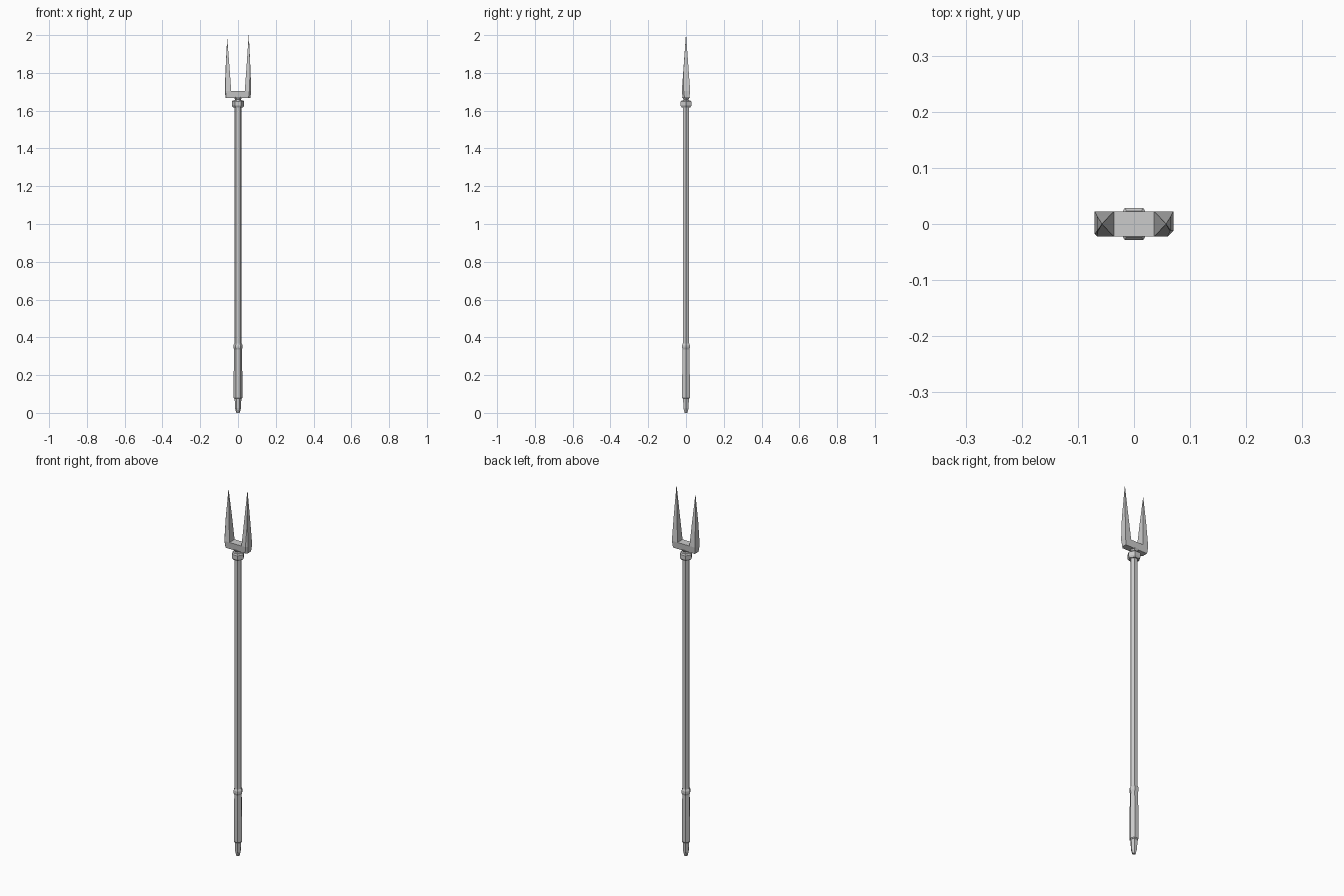
import bpy, bmesh
from math import cos, sin, pi

if "Cube" in bpy.data.objects:
    bpy.data.objects.remove(bpy.data.objects["Cube"])


def loft(name, rings):
    """Skin a stack of equal-length point rings and cap both ends."""
    bm = bmesh.new()
    loops = [[bm.verts.new(p) for p in ring] for ring in rings]
    n = len(loops[0])
    for a, b in zip(loops, loops[1:]):
        for i in range(n):
            j = (i + 1) % n
            bm.faces.new((a[i], a[j], b[j], b[i]))
    bm.faces.new(loops[0])
    bm.faces.new(loops[-1])
    bmesh.ops.recalc_face_normals(bm, faces=bm.faces)
    mesh = bpy.data.meshes.new(name)
    bm.to_mesh(mesh)
    bm.free()
    obj = bpy.data.objects.new(name, mesh)
    bpy.context.collection.objects.link(obj)
    return obj


def hex_turned(name, profile):
    """Six-sided turned part from (radius, height) pairs."""
    return loft(name, [[(r * cos(i * pi / 3), r * sin(i * pi / 3), z)
                        for i in range(6)] for r, z in profile])


def prong(name, side, tip_z, cut):
    """Tapered spike with a chamfered outer front edge near its root."""
    levels = [(0.040, 0.066, 0.018, 1.668, cut), (0.036, 0.070, 0.022, 1.705, cut),
              (0.045, 0.0655, 0.013, 1.83, 0.001), (0.0565, 0.0575, 0.0005, tip_z, 0.0002)]
    rings = []
    for inner, outer, w, z, c in levels:
        section = [(inner, -w), (outer - c, -w), (outer, c - w), (outer, w), (inner, w)]
        rings.append([(side * x, y, z) for x, y in section])
    return loft(name, rings)


# Pole and its fittings
hex_turned("shaft", [(0.019, 0.30), (0.019, 1.64)])
hex_turned("grip", [(0.018, 0.075), (0.023, 0.08), (0.023, 0.20), (0.020, 0.335)])
hex_turned("grip_ring", [(0.020, 0.335), (0.024, 0.345), (0.024, 0.358), (0.019, 0.368)])
hex_turned("butt_cap", [(0.009, 0.0), (0.0155, 0.025), (0.018, 0.08)])
hex_turned("collar", [(0.027, 1.618), (0.033, 1.627), (0.033, 1.648), (0.027, 1.654)])
hex_turned("neck", [(0.020, 1.650), (0.015, 1.660), (0.024, 1.672)])

# Crossbar of the fork
loft("crossbar", [[(-x, -y, z), (x, -y, z), (x, y, z), (-x, y, z)]
                  for x, y, z in [(0.042, 0.018, 1.668), (0.042, 0.022, 1.705)]])

# Two prongs, the left slightly shorter
prong("right_prong", 1, 2.0, 0.010)
prong("left_prong", -1, 1.98, 0.004)
